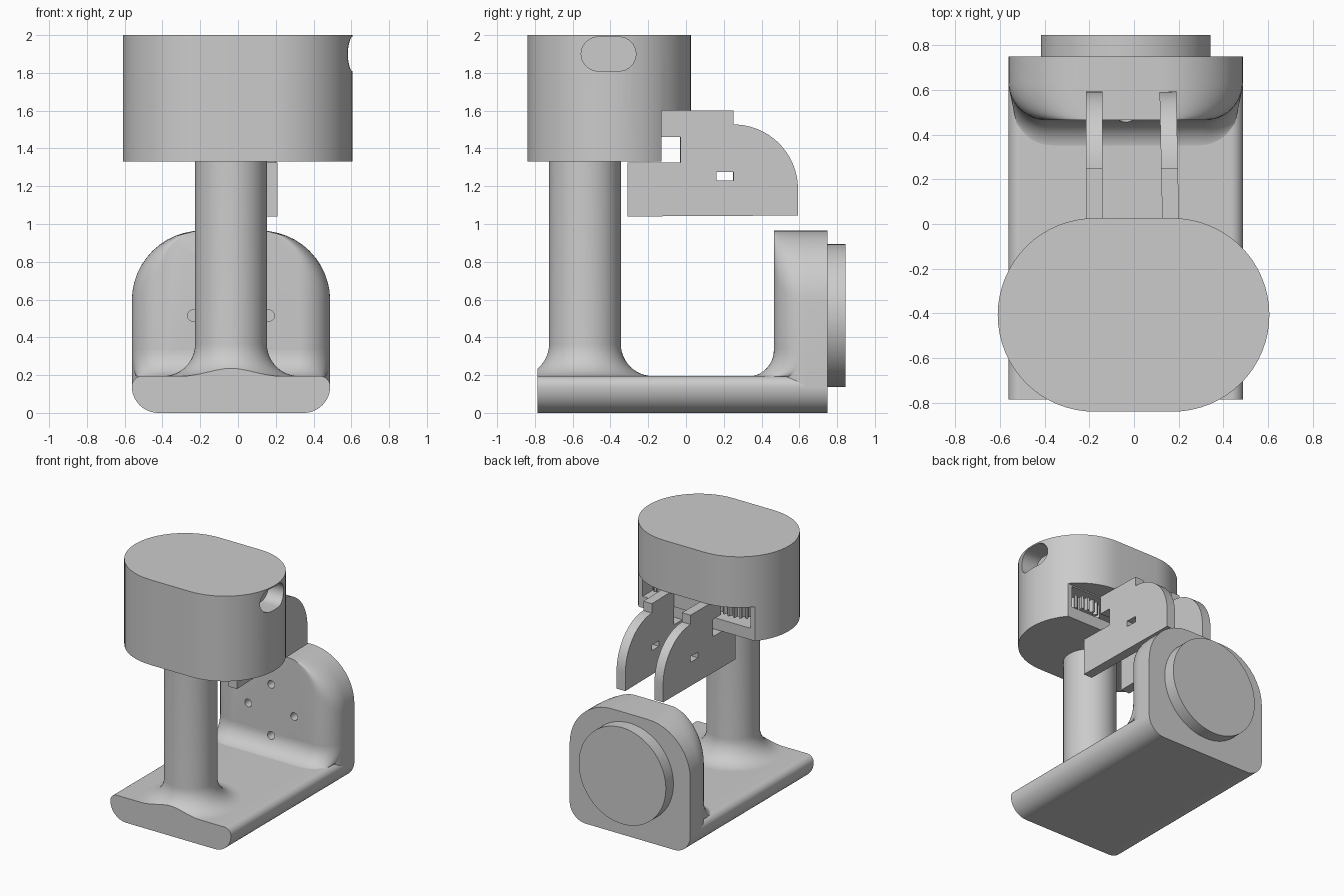
import bpy, bmesh
from math import sin, cos, pi, radians, tau
from mathutils import Matrix, Vector

if "Cube" in bpy.data.objects:
    bpy.data.objects.remove(bpy.data.objects["Cube"])

CX = -0.037          # centre line of the stand
W = 0.525            # half width of the stand
FRONT, BACK = -0.785, 0.75

grey = bpy.data.materials.new("plain_grey")
grey.use_nodes = True
grey.diffuse_color = (0.6, 0.6, 0.6, 1)
grey.node_tree.nodes["Principled BSDF"].inputs["Base Color"].default_value = (0.6, 0.6, 0.6, 1)


def finish(name, bm, angle=35):
    bmesh.ops.remove_doubles(bm, verts=bm.verts, dist=1e-5)
    bmesh.ops.recalc_face_normals(bm, faces=bm.faces)
    mesh = bpy.data.meshes.new(name)
    bm.to_mesh(mesh)
    bm.free()
    obj = bpy.data.objects.new(name, mesh)
    bpy.context.collection.objects.link(obj)
    mesh.materials.append(grey)
    smooth(obj, angle)
    return obj


def smooth(obj, angle=35):
    bpy.ops.object.select_all(action='DESELECT')
    obj.select_set(True)
    bpy.context.view_layer.objects.active = obj
    bpy.ops.object.shade_smooth_by_angle(angle=radians(angle))


def loft(name, rings):
    """Skin a list of equal-length closed rings and cap both ends."""
    bm = bmesh.new()
    loops = [[bm.verts.new(p) for p in ring] for ring in rings]
    n = len(loops[0])
    for a, b in zip(loops, loops[1:]):
        for i in range(n):
            j = (i + 1) % n
            bm.faces.new((a[i], a[j], b[j], b[i]))
    bm.faces.new(loops[0])
    bm.faces.new(loops[-1])
    return finish(name, bm)


def prism(name, points, axis, lo, hi):
    """Extrude a 2D outline along x, y or z."""
    place = {"x": lambda p, t: (t, p[0], p[1]),
             "y": lambda p, t: (p[0], t, p[1]),
             "z": lambda p, t: (p[0], p[1], t)}[axis]
    return loft(name, [[place(p, t) for p in points] for t in (lo, hi)])


def arc(cx, cy, r, a0, a1, n=12):
    return [(cx + r * cos(radians(a0 + (a1 - a0) * i / n)),
             cy + r * sin(radians(a0 + (a1 - a0) * i / n))) for i in range(n + 1)]


def rounded(w, lo, hi, r_lo, r_hi):
    """Rectangle about the centre line with its own bottom and top radii."""
    return (arc(CX + w - r_lo, lo + r_lo, r_lo, -90, 0) + arc(CX + w - r_hi, hi - r_hi, r_hi, 0, 90)
            + arc(CX - w + r_hi, hi - r_hi, r_hi, 90, 180) + arc(CX - w + r_lo, lo + r_lo, r_lo, 180, 270))


def stadium(cx, cy, half, r, n=32):
    return arc(cx + half, cy, r, -90, 90, n) + arc(cx - half, cy, r, 90, 270, n)


def box(name, x0, x1, y0, y1, z0, z1):
    return prism(name, [(x0, y0), (x1, y0), (x1, y1), (x0, y1)], "z", z0, z1)


def circle(cx, cy, r, n=64):
    return arc(cx, cy, r, 0, 360, n)[:-1]


def cut(obj, *cutters):
    for cutter in cutters:
        bpy.context.view_layer.objects.active = obj
        mod = obj.modifiers.new("cut", 'BOOLEAN')
        mod.operation = 'DIFFERENCE'
        mod.solver = 'EXACT'
        mod.object = cutter
        # put the cut ahead of the shading modifier, if any
        bpy.ops.object.modifier_move_to_index(modifier=mod.name, index=0)
        bpy.ops.object.modifier_apply(modifier=mod.name)
    smooth(obj)


def discard(*objs):
    for o in objs:
        bpy.data.objects.remove(o)


# Base slab with rounded long edges
prism("base_slab", rounded(W, 0, 0.195, 0.14, 0.055), "y", FRONT, BACK)

# Upright back plate, front rim rolled over
R = 0.17
rings = []
for i in range(13):
    t = pi / 2 * i / 12
    d, y = R * (1 - sin(t)), 0.465 + R * (1 - cos(t))
    rings.append([(x, y, z) for x, z in rounded(W - d, 0, 0.965, 0.14, 0.37 - d)])
rings.append([(x, BACK, z) for x, z in rounded(W, 0, 0.965, 0.14, 0.37)])
back_plate = loft("back_plate", rings)

# Fillet flowing from the base up into the back plate
rings = []
F = 0.14
for i in range(13):
    t = pi / 2 * i / 12
    z = 0.192 + F * (1 - cos(t))
    y = 0.465 - F * (1 - sin(t))
    w = W - 0.03 * (1 - sin(t))
    outline = (arc(CX - w + R, y + R, R, 180, 270) + arc(CX + w - R, y + R, R, 270, 360)
               + [(CX + w, 0.7), (CX - w, 0.7)])
    rings.append([(px, py, z) for px, py in outline])
fillet = loft("plate_fillet", rings)

# Four bolt holes on a circle in the plate
for k in range(4):
    hx, hz = CX + 0.2 * cos(k * pi / 2), 0.515 + 0.2 * sin(k * pi / 2)
    drill = prism("drill", circle(hx, hz, 0.03, 24), "y", 0.2, 0.6)
    cut(back_plate, drill)
    if hz < 0.4:
        cut(fillet, drill)
    discard(drill)

# Round boss on the rear of the plate
prism("rear_disc", circle(CX, 0.515, 0.379, 96), "y", BACK - 0.02, 0.845)

# Column with a flared foot, trimmed flush with the base front
profile = [(0.36 - 0.17 * sin(t), 0.365 - 0.17 * cos(t)) for t in [pi / 2 * i / 12 for i in range(13)]]
profile = [(0.36, 0.16)] + profile + [(0.19, 1.34)]
column = loft("column", [[(x, y, z) for x, y in circle(CX, -0.535, r)] for r, z in profile])
trim = box("trim", -1, 1, -1.5, FRONT, 0, 0.6)
cut(column, trim)

# Head housing: notch at the lower back, gear bay and a side slot
head = prism("head_housing", stadium(-0.002, -0.407, 0.175, 0.433), "z", 1.33, 2.0)
notch = box("notch", -1, 1, -0.13, 0.5, 1.0, 1.6)
bay = box("bay", -0.47, 0.47, -0.52, -0.1, 1.42, 1.59)
slot = prism("slot", stadium(-0.41, 1.9, 0.055, 0.09, 16), "x", 0.45, 0.8)
cut(head, notch, bay, slot)
discard(trim, notch, bay, slot)

# Drive gears inside the bay
for side, label in ((1, "left"), (-1, "right")):
    teeth = []
    count = 24
    for k in range(count):
        for step, r in ((0, 0.155), (0.3, 0.155), (0.45, 0.185), (0.75, 0.185)):
            a = tau * (k + step) / count
            teeth.append((side * 0.29 + r * cos(a), -0.32 + r * sin(a)))
    prism(label + "_gear", teeth, "z", 1.46, 1.56)
    prism(label + "_gear_axle", circle(side * 0.29, -0.32, 0.06, 32), "z", 1.4, 1.6)

# Two gripper fingers with a small window each
finger = ([(-0.31, 1.04), (0.592, 1.045)] + arc(0.25, 1.185, 0.342, 0, 90, 24)
          + [(0.25, 1.6), (-0.13, 1.6), (-0.13, 1.46), (-0.03, 1.46), (-0.03, 1.325), (-0.31, 1.325)])
window = box("window", -0.2, 0.2, 0.16, 0.25, 1.23, 1.275)
for label, x, turn in (("left_finger", 0.158, 1.2), ("right_finger", -0.178, 0)):
    obj = prism(label, finger, "x", -0.0375, 0.0375)
    cut(obj, window)
    pivot = Vector((0, 0.3, 0))
    obj.data.transform(Matrix.Translation(Vector((x, 0, 0)) + pivot)
                       @ Matrix.Rotation(radians(turn), 4, 'Z') @ Matrix.Translation(-pivot))
discard(window)

# Guide bar joining the finger roots
box("guide_bar", -0.17, 0.15, -0.125, -0.035, 1.465, 1.595)
